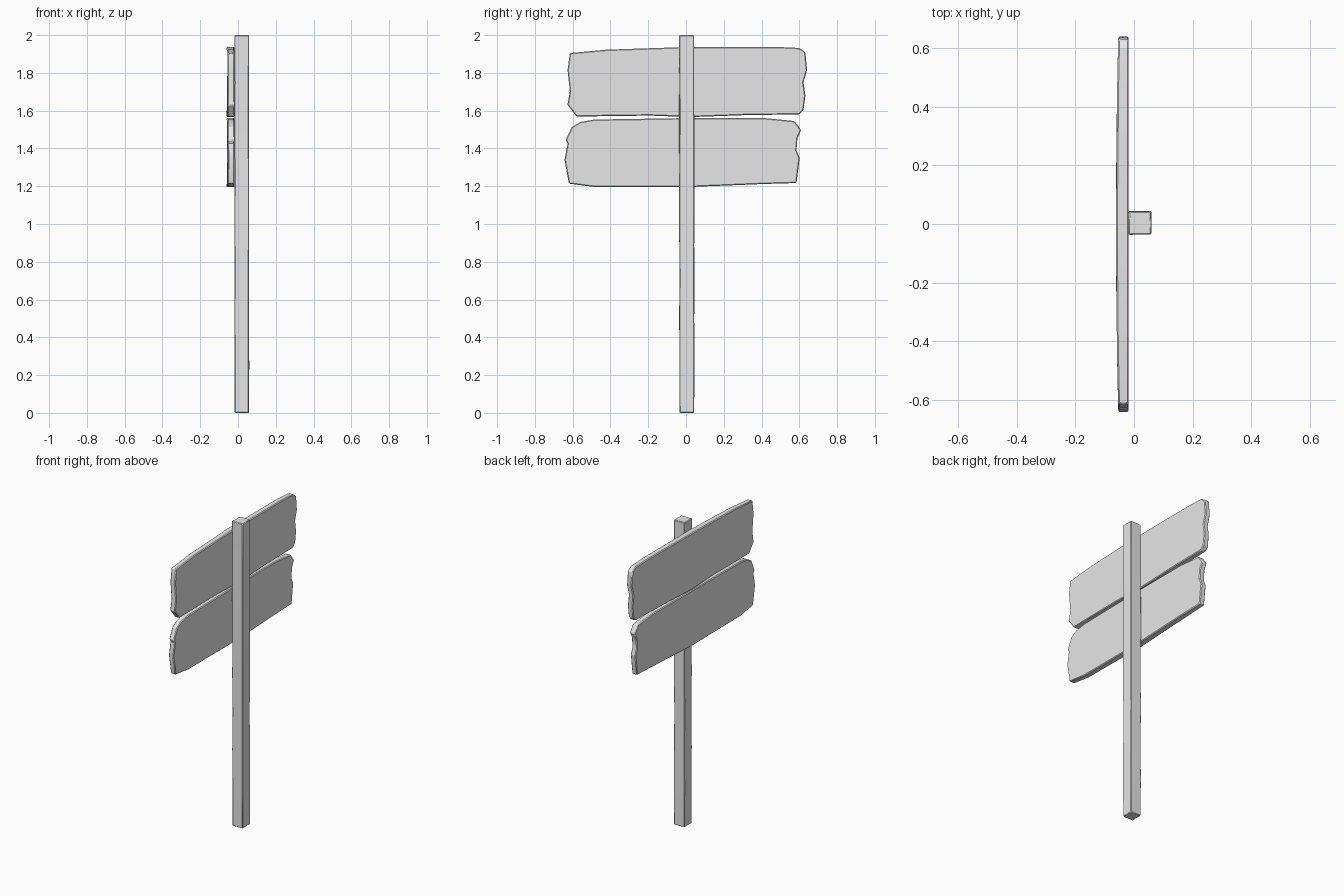
import bpy
import bmesh
import random

random.seed(4)

cube = bpy.data.objects.get("Cube")
if cube:
    bpy.data.objects.remove(cube, do_unlink=True)

grey = bpy.data.materials.new("plain grey")
grey.use_nodes = True
colour = (0.8, 0.8, 0.8, 1)
grey.diffuse_color = colour
grey.node_tree.nodes["Principled BSDF"].inputs["Base Color"].default_value = colour


def finish(bm, name, bevel):
    """Turn a bmesh into a grey object with softly worn edges."""
    bmesh.ops.recalc_face_normals(bm, faces=bm.faces)
    mesh = bpy.data.meshes.new(name)
    bm.to_mesh(mesh)
    bm.free()
    mesh.materials.append(grey)
    obj = bpy.data.objects.new(name, mesh)
    bpy.context.collection.objects.link(obj)
    mod = obj.modifiers.new("worn edges", "BEVEL")
    mod.width = bevel
    mod.segments = 1
    mod.limit_method = "ANGLE"
    mod.angle_limit = 0.8
    bpy.ops.object.select_all(action="DESELECT")
    obj.select_set(True)
    bpy.context.view_layer.objects.active = obj
    bpy.ops.object.shade_smooth_by_angle(angle=0.5)
    return obj


def plank(name, outline):
    """Extrude a rough (y, z) outline; the far face bows out at the middle."""
    bm = bmesh.new()
    near = [bm.verts.new((-0.018, y, z)) for y, z in outline]
    far = [bm.verts.new((-0.062 + 0.02 * y * y, y, z)) for y, z in outline]
    bm.faces.new(near)
    bm.faces.new(far[::-1])
    for i in range(len(outline)):
        j = (i + 1) % len(outline)
        bm.faces.new((near[i], far[i], far[j], near[j]))
    return finish(bm, name, 0.005)


# Upper board: top edge, ragged +y end, bottom edge, ragged -y end
plank("upper_board", [
    (-0.615, 1.905), (-0.42, 1.923), (-0.03, 1.936), (0.47, 1.938),
    (0.6, 1.932), (0.632, 1.91), (0.641, 1.815), (0.622, 1.75),
    (0.632, 1.68), (0.622, 1.605), (0.6, 1.58), (0.33, 1.577),
    (0.02, 1.566), (-0.19, 1.574), (-0.58, 1.569), (-0.605, 1.603),
    (-0.628, 1.63), (-0.615, 1.7), (-0.627, 1.815)])

# Lower board, with a rounded -y corner
plank("lower_board", [
    (-0.637, 1.445), (-0.605, 1.513), (-0.56, 1.54), (-0.485, 1.553),
    (0.02, 1.561), (0.415, 1.561), (0.575, 1.545), (0.61, 1.497),
    (0.59, 1.455), (0.585, 1.39), (0.602, 1.35), (0.585, 1.217),
    (0.415, 1.212), (0.02, 1.196), (-0.485, 1.196), (-0.62, 1.214),
    (-0.643, 1.34), (-0.627, 1.425)])

# Square post: stacked rings with slight hand-cut wobble
bm = bmesh.new()
rings = []
levels = 9
for k in range(levels):
    z = 2 * k / (levels - 1)
    ring = []
    for sx, sy in ((-1, -1), (1, -1), (1, 1), (-1, 1)):
        wobble = random.uniform(-0.002, 0.001)
        ring.append(bm.verts.new((0.02 + sx * (0.039 + wobble),
                                  0.004 + sy * (0.04 + wobble), z)))
    rings.append(ring)
for low, high in zip(rings, rings[1:]):
    for i in range(4):
        j = (i + 1) % 4
        bm.faces.new((low[i], low[j], high[j], high[i]))
bm.faces.new(rings[0])
bm.faces.new(rings[-1])
finish(bm, "post", 0.004)
